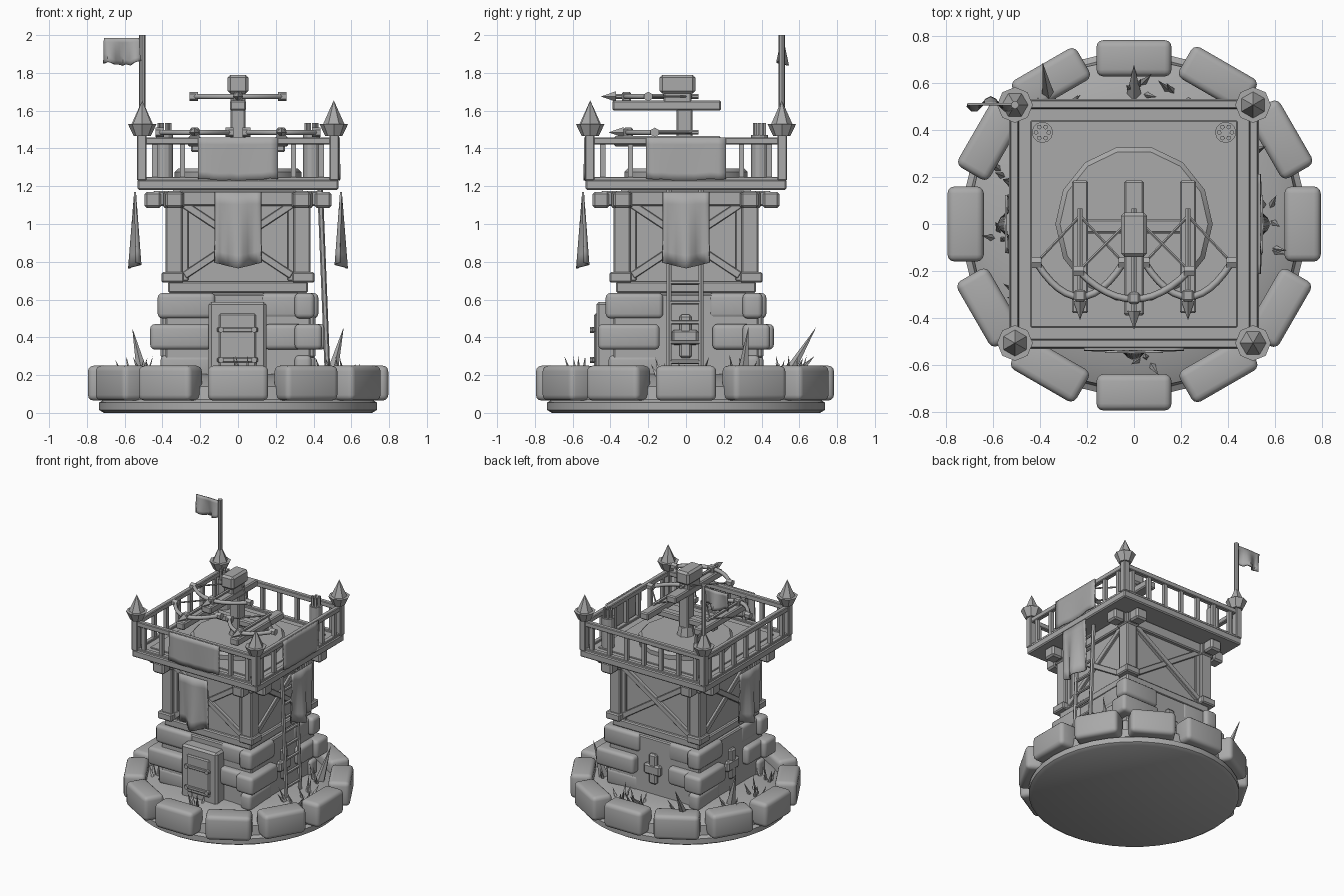
import bpy, bmesh, math, random
from mathutils import Matrix, Vector

if "Cube" in bpy.data.objects:
    bpy.data.objects.remove(bpy.data.objects["Cube"])

random.seed(4)
grey = bpy.data.materials.new("plain grey")
grey.diffuse_color = (0.4, 0.4, 0.4, 1)
grey.use_nodes = True
grey.node_tree.nodes["Principled BSDF"].inputs["Base Color"].default_value = grey.diffuse_color
I = Matrix.Identity(4)


def turn(deg):
    return Matrix.Rotation(math.radians(deg), 4, 'Z')


def finish(name, bm, smooth=False):
    bmesh.ops.recalc_face_normals(bm, faces=bm.faces)
    me = bpy.data.meshes.new(name)
    bm.to_mesh(me)
    bm.free()
    me.materials.append(grey)
    ob = bpy.data.objects.new(name, me)
    bpy.context.collection.objects.link(ob)
    if smooth:
        bpy.ops.object.select_all(action='DESELECT')
        ob.select_set(True)
        bpy.context.view_layer.objects.active = ob
        bpy.ops.object.shade_smooth_by_angle(angle=math.radians(40))
    return ob


def box(name, x0, x1, y0, y1, z0, z1, M=I, bevel=0.008, segs=1):
    bm = bmesh.new()
    bmesh.ops.create_cube(bm, size=1)
    for v in bm.verts:
        v.co = ((x0 + x1) / 2 + v.co.x * (x1 - x0), (y0 + y1) / 2 + v.co.y * (y1 - y0),
                (z0 + z1) / 2 + v.co.z * (z1 - z0))
    if bevel:
        bmesh.ops.bevel(bm, geom=bm.edges[:], offset=bevel, segments=segs, profile=0.5, affect='EDGES')
    bm.transform(M)
    return finish(name, bm, segs > 1)


def rod(name, a, b, r1, r2=None, n=8, M=I):
    a, b = Vector(a), Vector(b)
    bm = bmesh.new()
    bmesh.ops.create_cone(bm, cap_ends=True, segments=n, radius1=r1, radius2=r1 if r2 is None else r2,
                          depth=(b - a).length)
    bm.transform(M @ Matrix.Translation((a + b) / 2) @ (b - a).to_track_quat('Z', 'Y').to_matrix().to_4x4())
    return finish(name, bm)


def lathe(name, prof, n):
    bm = bmesh.new()
    rings = [[bm.verts.new((r * math.cos(2 * math.pi * i / n), r * math.sin(2 * math.pi * i / n), z))
              for i in range(n)] for r, z in prof]
    for a, b in zip(rings, rings[1:]):
        for i in range(n):
            bm.faces.new((a[i], a[(i + 1) % n], b[(i + 1) % n], b[i]))
    bm.faces.new(rings[0])
    bm.faces.new(rings[-1])
    return finish(name, bm, True)


def cloth(name, w, z0, z1, out, amp, point, M=I, ragged=0):
    # hanging sheet in the x-z plane with waves that grow downward
    bm = bmesh.new()
    nu, nv = 10, 6
    g = []
    for i in range(nu + 1):
        u = i / nu * 2 - 1
        low = z0 + point * abs(u) + random.uniform(0, ragged)
        g.append([bm.verts.new((u * w, -out + amp * j / nv * math.cos(u * 4.5), z1 + (low - z1) * j / nv))
                  for j in range(nv + 1)])
    for i in range(nu):
        for j in range(nv):
            bm.faces.new((g[i][j], g[i + 1][j], g[i + 1][j + 1], g[i][j + 1]))
    bm.transform(M)
    ob = finish(name, bm, True)
    m = ob.modifiers.new("thickness", 'SOLIDIFY')
    m.thickness = 0.01
    m.offset = 0


# round base and kerb stones
lathe("base_disc", [(0.71, 0), (0.735, 0.015), (0.735, 0.055), (0.71, 0.07), (0.70, 0.14),
                    (0.62, 0.18), (0.45, 0.205)], 40)
for k in range(12):
    d = random.uniform(-0.008, 0.008)
    box("kerb_stone", -0.16, 0.16, -0.79 + d, -0.635 + d, 0.065, 0.25, turn(30 * k), 0.03, 3)

# stone storey: core and three courses of rounded blocks
box("stone_core", -0.385, 0.385, -0.385, 0.385, 0.15, 0.63)
for k in range(4):
    M = turn(90 * k)
    for z0, z1, e, s in ((0.18, 0.305, 0.41, 0.36), (0.335, 0.47, 0.465, 0.35), (0.5, 0.635, 0.425, 0.40)):
        inner = 0.14 if z0 < 0.45 else 0.12
        box("wall_stone", -e, -inner, -e + 0.02, -0.3, z0, z1, M, 0.025, 3)
        box("wall_stone", inner, s, -e + 0.035, -0.3, z0, z1, M, 0.025, 3)
    if k:
        box("small_wall_stone", -0.075, 0.065, -0.415, -0.35, 0.36, 0.44, M, 0.012)
        box("small_wall_stone", -0.035, 0.03, -0.41, -0.35, 0.29, 0.52, M, 0.012)

# door
box("door_frame", -0.155, 0.15, -0.475, -0.36, 0.18, 0.588, bevel=0.015)
box("door_panel", -0.1, 0.095, -0.487, -0.46, 0.24, 0.525)
for z in (0.28, 0.44):
    box("door_hinge", -0.11, 0.105, -0.497, -0.48, z - 0.012, z + 0.012, bevel=0.004)
    for x in (-0.09, 0.085):
        rod("hinge_stud", (x, -0.48, z), (x, -0.507, z), 0.016, n=6)

# timber storey: walls, posts, braces and joists
box("timber_wall", -0.345, 0.345, -0.345, 0.345, 0.62, 1.19, bevel=0)
box("timber_sill", -0.37, 0.37, -0.37, 0.37, 0.635, 0.695)
for k in range(4):
    M = turn(90 * k)
    box("corner_post", -0.385, -0.295, -0.385, -0.295, 0.69, 1.17, M)
    box("post_foot", -0.405, -0.285, -0.405, -0.285, 0.69, 0.745, M)
    box("post_head", -0.395, -0.285, -0.395, -0.285, 1.085, 1.17, M)
    box("platform_joist", -0.45, 0.45, -0.375, -0.30, 1.095, 1.175, M)
    for x in (-0.45, 0.45):
        box("joist_end", x - 0.045, x + 0.045, -0.385, -0.29, 1.085, 1.17, M, 0.012)
    for x in (-0.285, 0.275):
        box("wall_stud", x - 0.012, x + 0.022, -0.36, -0.34, 0.70, 1.1, M, 0.004)
    for s in (-1, 1):
        brace = Matrix.Translation((0, -0.355, 0.915)) @ Matrix.Rotation(s * math.atan2(0.37, 0.56), 4, 'Y')
        box("cross_brace", -0.34, 0.34, -0.012 - 0.004 * s, 0.015, -0.02, 0.02, M @ brace, 0.004)

# platform, rail and corner finials
box("platform", -0.532, 0.532, -0.532, 0.532, 1.18, 1.235)
box("deck", -0.44, 0.44, -0.44, 0.44, 1.2, 1.243, bevel=0.003)
for k in range(4):
    M = turn(90 * k)
    box("rail_post", -0.535, -0.485, -0.535, -0.485, 1.23, 1.47, M, 0.005)
    box("top_rail", -0.5, 0.5, -0.528, -0.492, 1.42, 1.458, M, 0.005)
    box("bottom_rail", -0.5, 0.5, -0.525, -0.49, 1.23, 1.25, M, 0.004)
    for i in range(-3, 4):
        x = i * 0.147
        box("baluster", x - 0.014, x + 0.014, -0.522, -0.496, 1.23, 1.43, M, 0)
    rod("finial_cup", (-0.507, -0.507, 1.465), (-0.507, -0.507, 1.53), 0.045, 0.076, 8, M)
    rod("finial_spike", (-0.507, -0.507, 1.53), (-0.507, -0.507, 1.655), 0.056, 0, 6, M)

# banners on front, right and left
for k in (0, 1, 3):
    cloth("hanging_banner", 0.123, 0.765, 1.17, 0.545, -0.032, 0.03, turn(90 * k))
for k in (0, 1):
    cloth("rail_banner", 0.212, 1.225, 1.458, 0.534, 0.004, 0.012, turn(90 * k), 0.008)

# flag
rod("flag_pole", (-0.507, 0.507, 1.6), (-0.507, 0.507, 2.0), 0.017)
cloth("flag", 0.1, 1.835, 1.985, 0, 0.03, 0.01, Matrix.Translation((-0.61, 0.51, 0)), 0.02)

# ladder on the right side
for y in (-0.09, 0.08):
    rod("ladder_rail", (0.475, y, 0.18), (0.435, y, 1.18), 0.015, n=6)
for i in range(9):
    z = 0.27 + i * 0.105
    x = 0.475 - 0.04 * (z - 0.18)
    rod("ladder_rung", (x, -0.095, z), (x, 0.085, z), 0.012, n=6)

# turntable and mount for the bolt throwers
lathe("turntable", [(0.335, 1.24), (0.335, 1.275), (0.315, 1.295), (0.30, 1.295)], 14)
rod("mount_foot", (0, 0, 1.29), (0, 0, 1.36), 0.065, 0.05)
box("mount_post", -0.04, 0.04, -0.05, 0.035, 1.29, 1.61)
box("cross_arm", -0.25, 0.25, -0.04, 0.02, 1.38, 1.43)


def arc(name, pts, r):
    cu = bpy.data.curves.new(name, 'CURVE')
    cu.dimensions = '3D'
    cu.bevel_depth = r
    cu.bevel_resolution = 1
    cu.use_fill_caps = True
    s = cu.splines.new('POLY')
    s.points.add(len(pts) - 1)
    for p, q in zip(s.points, pts):
        p.co = (*q, 1)
    cu.materials.append(grey)
    bpy.context.collection.objects.link(bpy.data.objects.new(name, cu))


def bolt_thrower(x, z, w, tip, apex, ends, stock):
    box("stock", x - stock, x + stock, apex - 0.07, 0.185, z - 0.075, z - 0.02)
    arc("bow", [(x + w * t / 6, apex + (ends - apex) * (t / 6) ** 2, z) for t in range(-6, 7)], 0.015)
    for s in (-1, 1):
        rod("bow_knob", (x + s * (w - 0.022), ends, z), (x + s * (w + 0.022), ends, z), 0.025, n=6)
        rod("bow_string", (x + s * w, ends, z), (x, 0.035, z), 0.006, n=5)
    rod("bolt_shaft", (x, 0.065, z), (x, tip + 0.07, z), 0.012, n=6)
    rod("bolt_head", (x, tip + 0.08, z), (x, tip, z), 0.028, 0, 4)
    box("bolt_clamp", x - 0.025, x + 0.025, apex - 0.02, apex + 0.03, z - 0.03, z + 0.025)


bolt_thrower(0, 1.675, 0.235, -0.45, -0.32, -0.2, 0.042)
for x in (-0.23, 0.23):
    bolt_thrower(x, 1.485, 0.185, -0.41, -0.31, -0.165, 0.035)
box("magazine", -0.055, 0.055, -0.14, 0.05, 1.69, 1.79, bevel=0.015)
box("magazine_neck", -0.04, 0.04, -0.12, 0.03, 1.64, 1.70)

# arrow quivers in the back corners
for x in (-0.39, 0.39):
    rod("quiver", (x, 0.39, 1.24), (x, 0.39, 1.47), 0.045, n=12)
    for i in range(6):
        a = i * math.pi / 3
        px, py = x + 0.027 * math.cos(a), 0.39 + 0.027 * math.sin(a)
        rod("quiver_arrow", (px, py, 1.42), (px, py, 1.535), 0.011, n=5)

# grass tufts and tall thorns
for a in (3, -10, 30, 70, 90, 125, 160, 187, 215, 275):
    c = Vector((0.56 * math.cos(math.radians(a)), 0.56 * math.sin(math.radians(a)), 0.17))
    for i in range(5):
        o = Vector((random.uniform(-0.05, 0.05), random.uniform(-0.05, 0.05), 0))
        rod("grass_blade", c + o, c + o * 2 + Vector((0, 0, random.uniform(0.08, 0.14))), 0.016, 0, 4)
for a, b in (((-0.5, 0.17, 0.18), (-0.56, 0.19, 0.45)), ((0.49, 0.3, 0.18), (0.56, 0.33, 0.455)),
             ((-0.36, 0.52, 0.17), (-0.39, 0.69, 0.455)), ((0.0, 0.55, 0.17), (0.0, 0.68, 0.3))):
    rod("tall_thorn", a, b, 0.035, 0, 5)
